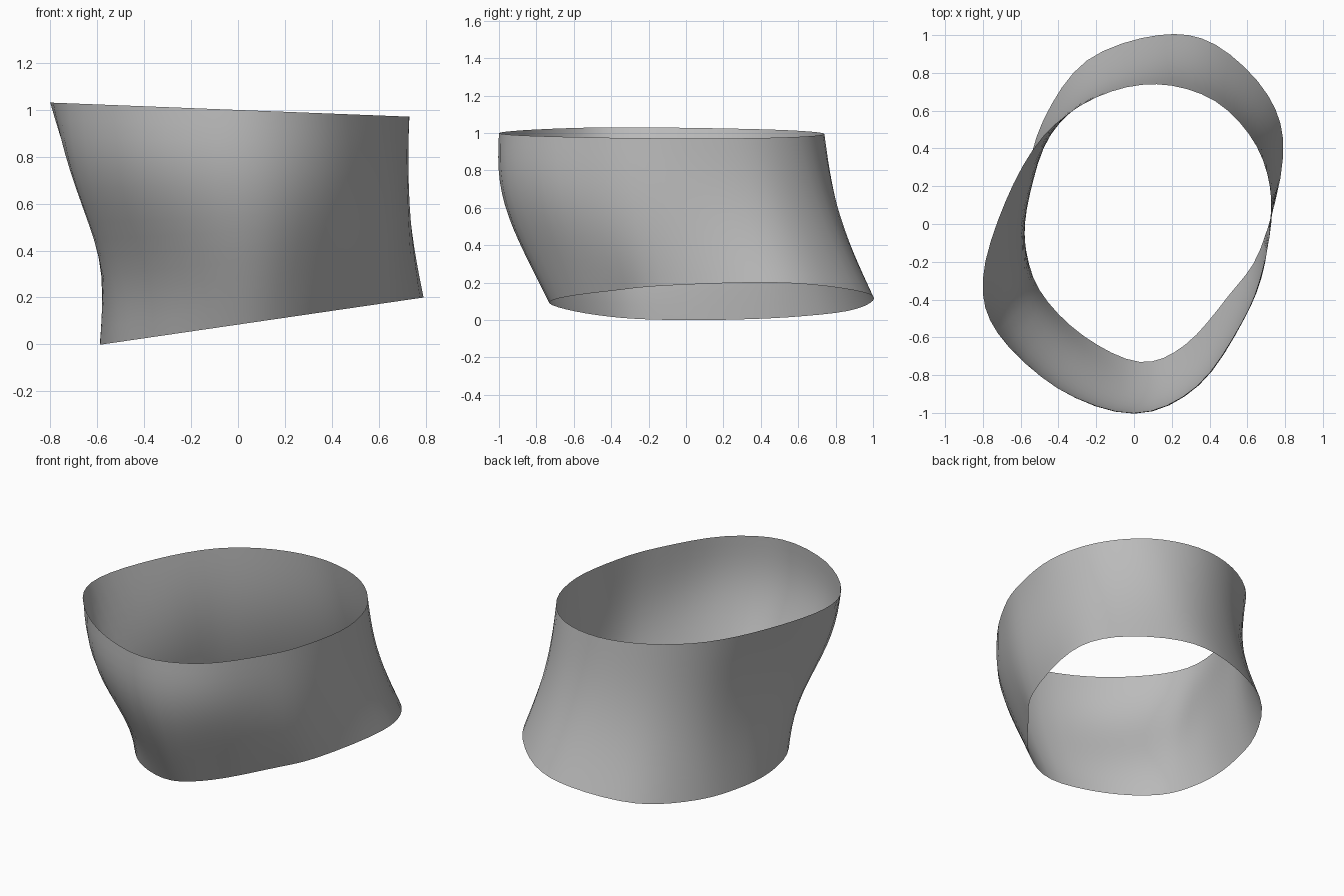
import bpy, bmesh, math
from mathutils import Vector

cube = bpy.data.objects.get("Cube")
if cube:
    bpy.data.objects.remove(cube, do_unlink=True)

ROWS = 14
STEPS = 4

# Guide lines around the sleeve, counterclockwise from the front:
# top rim x, y, bottom rim x, y, outward bulge at mid height, S-curve amount
GUIDES = [
    (0, -1, .03, -.73, .08, .01),
    (.33, -.86, .27, -.64, .06, .01),
    (.57, -.52, .5, -.38, .05, 0),
    (.68, -.24, .67, -.13, .02, 0),
    (.73, .1, .79, .36, -.03, 0),
    (.65, .41, .71, .68, -.035, 0),
    (.43, .65, .43, .95, -.04, 0),
    (.12, .74, .13, 1, -.045, 0),
    (-.2, .67, -.25, .865, -.05, 0),
    (-.48, .465, -.48, .55, -.05, 0),
    (-.68, .12, -.575, .2, -.07, 0),
    (-.8, -.29, -.58, -.08, -.065, .01),
    (-.72, -.58, -.5, -.35, 0, .03),
    (-.4, -.87, -.27, -.59, .05, .03),
]


def smooth_loop(values, steps):
    """Closed Catmull-Rom interpolation through the guide values."""
    points = [Vector(v) for v in values]
    count = len(points)
    result = []
    for i in range(count):
        a, b, c, d = (points[(i + k) % count] for k in (-1, 0, 1, 2))
        for s in range(steps):
            t = s / steps
            result.append(b + (c - a) * (t / 2)
                          + (a * 2 - b * 5 + c * 4 - d) * (t * t / 2)
                          + (b * 3 - a - c * 3 + d) * (t ** 3 / 2))
    return result


def top_height(x):
    return 1.03 - .06 * (x + .8) / 1.53


def bottom_height(x):
    return max(0, .2 * (x + .58) / 1.37)


def make_material(name, value):
    mat = bpy.data.materials.new(name)
    mat.use_nodes = True
    color = (value, value, value, 1)
    mat.diffuse_color = color
    mat.node_tree.nodes["Principled BSDF"].inputs["Base Color"].default_value = color
    return mat


# Open sleeve lofted between the two tilted rims
columns = smooth_loop(GUIDES, STEPS)
count = len(columns)
bm = bmesh.new()
grid = []
for i, (tx, ty, bx, by, bulge, sway) in enumerate(columns):
    top = Vector((tx, ty, top_height(tx)))
    bottom = Vector((bx, by, bottom_height(bx)))
    after, before = columns[(i + 1) % count], columns[i - 1]
    along = Vector((after[0] + after[2] - before[0] - before[2],
                    after[1] + after[3] - before[1] - before[3], 0))
    outward = Vector((along.y, -along.x, 0)).normalized()
    line = []
    for row in range(ROWS + 1):
        t = row / ROWS
        offset = bulge * math.sin(math.pi * t) - sway * math.sin(2 * math.pi * t)
        line.append(bm.verts.new(bottom.lerp(top, t) + outward * offset))
    grid.append(line)

for i in range(count):
    here, following = grid[i], grid[(i + 1) % count]
    for row in range(ROWS):
        face = bm.faces.new((here[row], following[row],
                             following[row + 1], here[row + 1]))
        face.smooth = True

mesh = bpy.data.meshes.new("sleeve")
bm.to_mesh(mesh)
bm.free()
mesh.materials.append(make_material("plain grey", .5))
sleeve = bpy.data.objects.new("sleeve", mesh)
bpy.context.collection.objects.link(sleeve)
